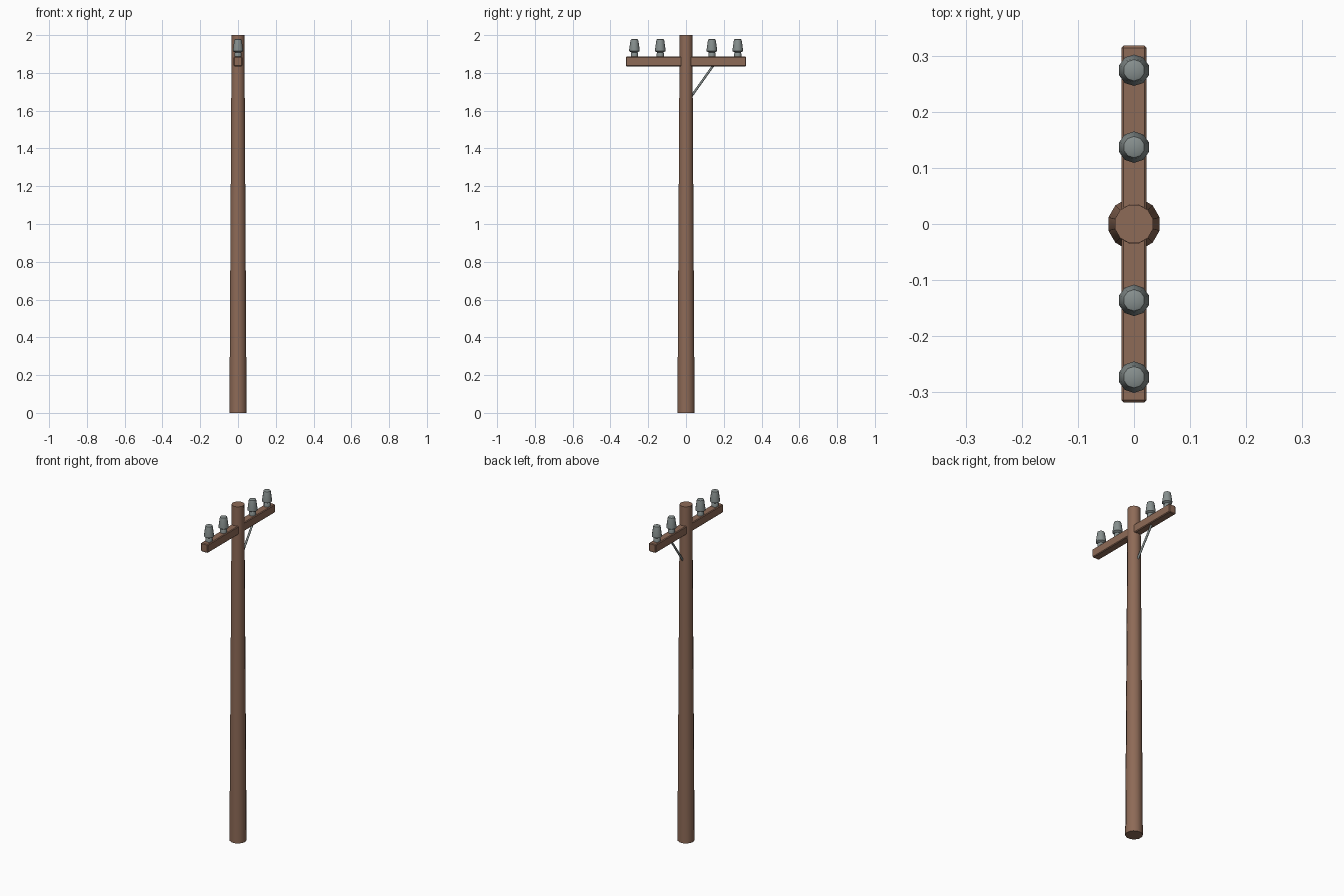
import bpy, bmesh, math
from mathutils import Vector

if "Cube" in bpy.data.objects:
    bpy.data.objects.remove(bpy.data.objects["Cube"])


def material(name, rgb):
    m = bpy.data.materials.new(name)
    m.diffuse_color = (*rgb, 1)
    m.use_nodes = True
    m.node_tree.nodes["Principled BSDF"].inputs["Base Color"].default_value = m.diffuse_color
    return m


WOOD = material("weathered_brown_wood", (0.27, 0.145, 0.095))
GREY = material("grey_glaze", (0.24, 0.275, 0.27))


def finish(name, bm, mat, angle=None):
    bmesh.ops.recalc_face_normals(bm, faces=bm.faces)
    me = bpy.data.meshes.new(name)
    bm.to_mesh(me)
    bm.free()
    me.materials.append(mat)
    ob = bpy.data.objects.new(name, me)
    bpy.context.collection.objects.link(ob)
    if angle:
        bpy.ops.object.select_all(action='DESELECT')
        ob.select_set(True)
        bpy.context.view_layer.objects.active = ob
        bpy.ops.object.shade_smooth_by_angle(angle=math.radians(angle))
    return ob


def lathe(name, profile, sides, mat, y=0, angle=None):
    """Closed turned solid from (radius, z) pairs, flats facing the axes."""
    bm = bmesh.new()
    rings = []
    for r, z in profile:
        turns = [2 * math.pi * (i + 0.5) / sides for i in range(sides)]
        rings.append([bm.verts.new((r * math.cos(t), y + r * math.sin(t), z)) for t in turns])
    for a, b in zip(rings, rings[1:]):
        for i in range(sides):
            j = (i + 1) % sides
            bm.faces.new((a[i], a[j], b[j], b[i]))
    bm.faces.new(rings[0][::-1])
    bm.faces.new(rings[-1])
    return finish(name, bm, mat, angle)


# Tapered pole
lathe("pole", [(0.047, 0), (0.035, 2)], 12, WOOD, angle=40)

# Crossarm with softened edges
bm = bmesh.new()
bmesh.ops.create_cube(bm, size=1)
for v in bm.verts:
    v.co = Vector((v.co.x * 0.045, v.co.y * 0.636, 1.86 + v.co.z * 0.051))
bmesh.ops.bevel(bm, geom=bm.edges[:], offset=0.004, segments=1, affect='EDGES')
finish("crossarm", bm, WOOD)

# Insulators: foot, neck, flared skirt and tapered cap
PROFILE = [(0.019, 1.88), (0.019, 1.903), (0.016, 1.908), (0.028, 1.915),
           (0.028, 1.922), (0.0215, 1.968), (0.019, 1.977), (0.012, 1.98)]
for i, y in enumerate((-0.273, -0.136, 0.137, 0.274)):
    lathe(f"insulator_{i + 1}", PROFILE, 10, GREY, y, angle=40)

# Diagonal brace on one side
a, b = Vector((0, 0.03, 1.678)), Vector((0, 0.145, 1.84))
bm = bmesh.new()
bmesh.ops.create_cone(bm, cap_ends=True, segments=8, radius1=0.006, radius2=0.006, depth=(b - a).length)
bmesh.ops.transform(bm, matrix=(b - a).to_track_quat('Z', 'Y').to_matrix().to_4x4(), verts=bm.verts)
bmesh.ops.translate(bm, vec=(a + b) / 2, verts=bm.verts)
finish("diagonal_brace", bm, GREY, 50)
